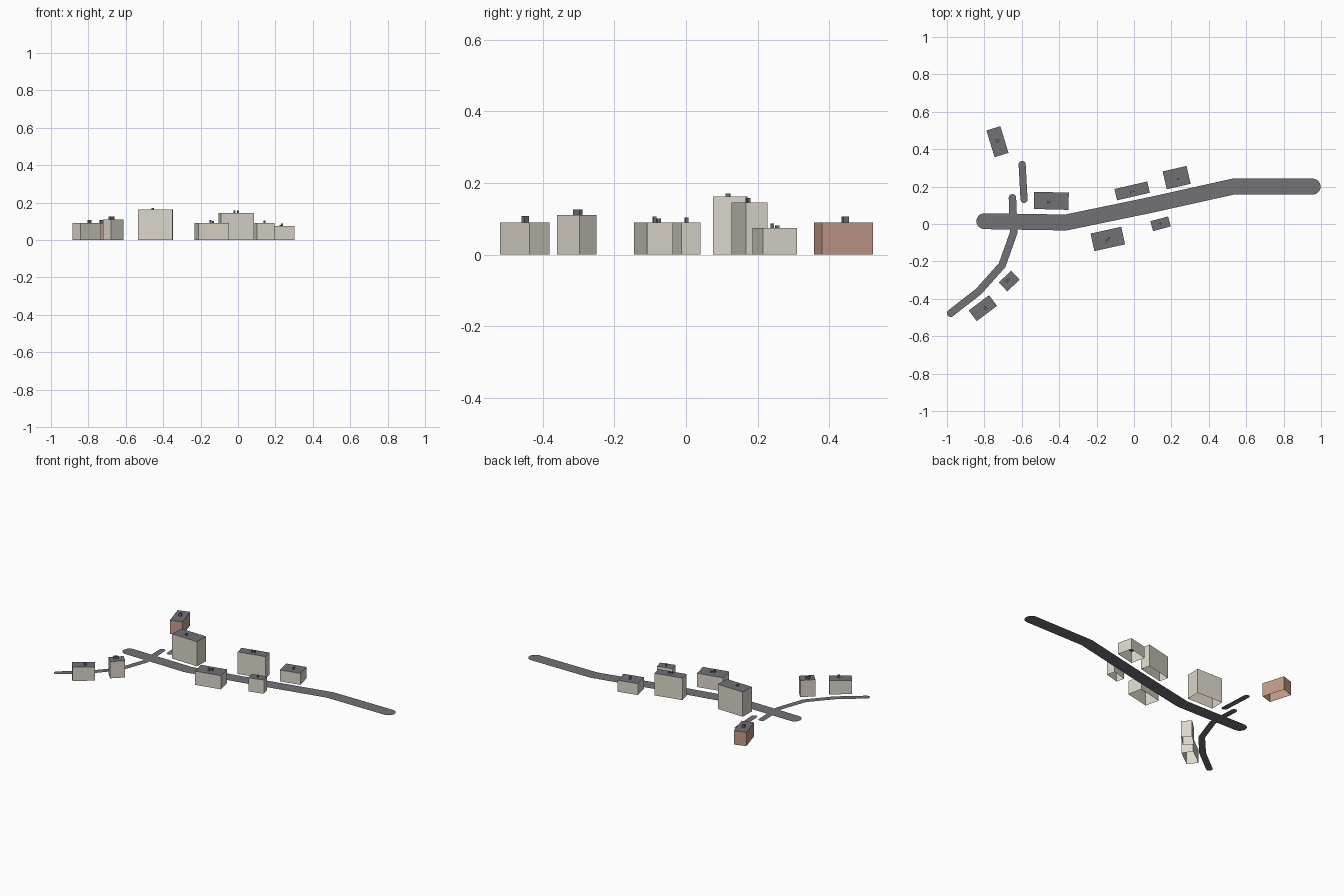
import bpy, bmesh, math
from mathutils import Vector, Matrix

if "Cube" in bpy.data.objects:
    bpy.data.objects.remove(bpy.data.objects["Cube"], do_unlink=True)


def material(name, colour):
    mat = bpy.data.materials.new(name)
    mat.use_nodes = True
    mat.diffuse_color = (*colour, 1)
    mat.node_tree.nodes["Principled BSDF"].inputs["Base Color"].default_value = (*colour, 1)
    return mat


asphalt = material("asphalt grey", (0.17, 0.165, 0.185))
roofing = material("roof grey", (0.165, 0.16, 0.18))
plaster = material("warm plaster", (0.72, 0.68, 0.60))
brick = material("faded brick", (0.56, 0.33, 0.26))


def finish(bm, name, mats):
    mesh = bpy.data.meshes.new(name)
    bm.to_mesh(mesh)
    bm.free()
    for mat in mats:
        mesh.materials.append(mat)
    obj = bpy.data.objects.new(name, mesh)
    bpy.context.collection.objects.link(obj)
    return obj


def open_box(bm, x, y, z0, z1, width, depth, angle):
    """Box without a floor, turned about its own centre."""
    place = (Matrix.Translation((x, y, (z0 + z1) / 2)) @ Matrix.Rotation(math.radians(angle), 4, 'Z')
             @ Matrix.Diagonal((width, depth, z1 - z0, 1)))
    made = bmesh.ops.create_cube(bm, size=1, matrix=place)
    faces = {f for v in made["verts"] for f in v.link_faces}
    for f in faces:
        f.normal_update()
    floor = [f for f in faces if f.normal.z < -0.5]
    bmesh.ops.delete(bm, geom=floor, context='FACES_ONLY')


def house(name, x, y, width, depth, height, angle, wall, chimneys):
    # Walls and flat roof in one open shell
    bm = bmesh.new()
    open_box(bm, x, y, 0, height, width, depth, angle)
    for f in bm.faces:
        f.normal_update()
        f.material_index = 1 if f.normal.z > 0.5 else 0
    finish(bm, name, [wall, roofing])
    # Chimney stacks
    bm = bmesh.new()
    for cx, cy, size, top in chimneys:
        open_box(bm, cx, cy, height, top, size, size, angle)
    finish(bm, name + "_chimneys", [roofing])


def road(name, points, width, z=0.0):
    # Flat ribbon with mitred bends and round ends
    pts = [Vector(p) for p in points]
    r = width / 2
    dirs = [(b - a).normalized() for a, b in zip(pts, pts[1:])]
    bm = bmesh.new()
    pairs = []
    for i, p in enumerate(pts):
        d0, d1 = dirs[max(i - 1, 0)], dirs[min(i, len(dirs) - 1)]
        mid = (d0 + d1).normalized()
        side = Vector((-mid.y, mid.x)) * (r / mid.dot(d1))
        pairs.append([bm.verts.new((*(p + s * side), z)) for s in (1, -1)])
    for (l0, r0), (l1, r1) in zip(pairs, pairs[1:]):
        bm.faces.new((r0, r1, l1, l0))
    steps = 12
    for p, d, (first, last) in ((pts[0], -dirs[0], pairs[0]),
                                (pts[-1], dirs[-1], pairs[-1][::-1])):
        start = math.atan2(d.y, d.x) - math.pi / 2
        arc = [bm.verts.new((p.x + r * math.cos(start + math.pi * k / steps),
                             p.y + r * math.sin(start + math.pi * k / steps), z))
               for k in range(1, steps)]
        bm.faces.new([first] + arc + [last])
    bmesh.ops.recalc_face_normals(bm, faces=bm.faces)
    for f in bm.faces:
        f.normal_update()
        if f.normal.z < 0:
            f.normal_flip()
    finish(bm, name, [asphalt])


# Roads
road("main_road", [(-0.80, 0.015), (-0.365, 0.008), (0.08, 0.10), (0.53, 0.20), (0.955, 0.20)], 0.085)
road("side_road", [(-0.98, -0.477), (-0.83, -0.36), (-0.705, -0.22), (-0.643, -0.045), (-0.65, 0.14)], 0.04, 0.0005)
road("short_lane", [(-0.598, 0.318), (-0.588, 0.132)], 0.038)

# Houses: centre, size, height, turn, wall, chimneys (x, y, size, top)
house("brick_house", -0.73, 0.44, 0.078, 0.149, 0.09, 17, brick, [(-0.731, 0.445, 0.016, 0.107)])
house("tall_house", -0.442, 0.124, 0.185, 0.092, 0.162, -1.5, plaster, [(-0.457, 0.117, 0.013, 0.171)])
house("long_house", -0.01, 0.177, 0.18, 0.062, 0.145, 13, plaster,
      [(-0.018, 0.171, 0.008, 0.158), (0.0, 0.176, 0.008, 0.158)])
house("low_house", 0.228, 0.248, 0.131, 0.098, 0.075, 13, plaster,
      [(0.228, 0.255, 0.010, 0.081), (0.235, 0.241, 0.009, 0.087)])
house("roadside_house", -0.14, -0.08, 0.168, 0.096, 0.09, 12.5, plaster,
      [(-0.147, -0.088, 0.010, 0.106), (-0.133, -0.076, 0.010, 0.101)])
house("small_house", 0.142, 0.001, 0.098, 0.055, 0.09, 15, plaster, [(0.142, 0.002, 0.009, 0.104)])
house("corner_house", -0.667, -0.305, 0.091, 0.066, 0.11, 43, plaster,
      [(-0.682, -0.306, 0.014, 0.126), (-0.67, -0.297, 0.012, 0.126)])
house("end_house", -0.808, -0.45, 0.136, 0.071, 0.09, 37, plaster, [(-0.795, -0.449, 0.015, 0.108)])
